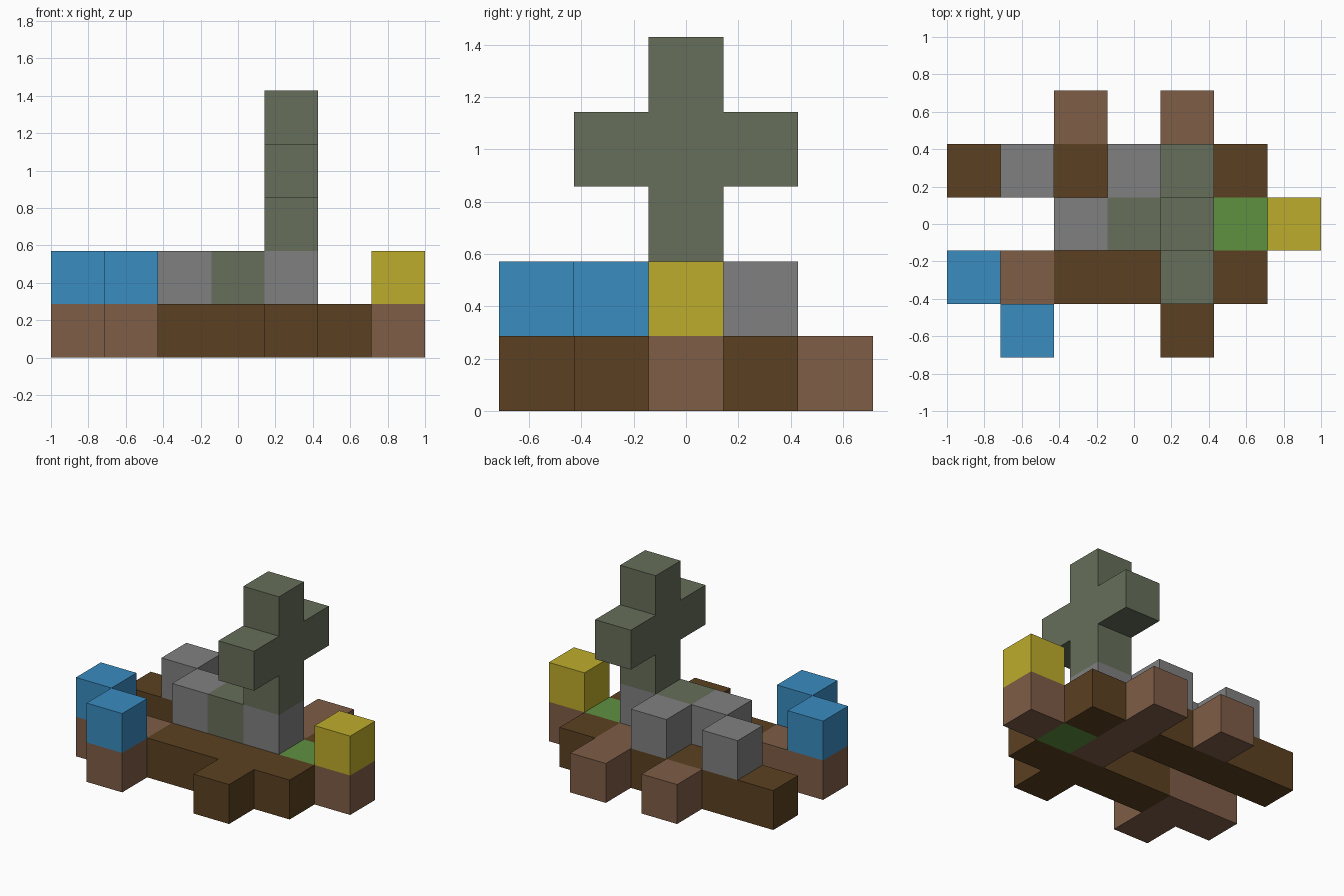
import bpy
import bmesh
from mathutils import Matrix, Vector

if "Cube" in bpy.data.objects:
    bpy.data.objects.remove(bpy.data.objects["Cube"], do_unlink=True)

CELL = 2 / 7  # edge of one block


def linear(c):
    c /= 255
    return c / 12.92 if c <= 0.04045 else ((c + 0.055) / 1.055) ** 2.4


def material(name, rgb):
    colour = [linear(c) for c in rgb] + [1]
    mat = bpy.data.materials.new(name)
    mat.use_nodes = True
    mat.diffuse_color = colour
    node = next(n for n in mat.node_tree.nodes if n.type == "BSDF_PRINCIPLED")
    node.inputs["Base Color"].default_value = colour
    node.inputs["Roughness"].default_value = 0.9
    return mat


dark_wood = material("dark brown", (91, 64, 33))
light_wood = material("light brown", (126, 93, 71))
stone = material("grey", (128, 128, 128))
moss = material("olive green", (102, 110, 90))
grass = material("leaf green", (95, 145, 65))
gold = material("yellow", (190, 172, 44))
water = material("blue", (58, 140, 192))


def blocks(name, mat, cells):
    """Join unit blocks at (column, row, level) into one shell."""
    bm = bmesh.new()
    for x, y, z in cells:
        centre = Vector((x - 3, y - 2, z + 0.5)) * CELL
        bmesh.ops.create_cube(bm, size=CELL, matrix=Matrix.Translation(centre))
    # drop the faces shared by two neighbouring blocks
    seen = {}
    for face in bm.faces:
        key = tuple(round(v, 3) + 0.0 for v in face.calc_center_median())
        seen.setdefault(key, []).append(face)
    inner = [f for pair in seen.values() if len(pair) > 1 for f in pair]
    bmesh.ops.delete(bm, geom=inner, context="FACES")
    bmesh.ops.remove_doubles(bm, verts=bm.verts, dist=0.001)
    mesh = bpy.data.meshes.new(name)
    bm.to_mesh(mesh)
    bm.free()
    mesh.materials.append(mat)
    bpy.context.collection.objects.link(bpy.data.objects.new(name, mesh))


# Base: two long beams, a cross beam and short stubs
blocks("back_beam", dark_wood, [(x, 3, 0) for x in (0, 1, 2, 3, 5)])
blocks("front_beam", dark_wood, [(x, 1, 0) for x in range(2, 6)] + [(4, 0, 0)])
blocks("cross_beam", light_wood, [(4, y, 0) for y in (2, 3, 4)])
blocks("back_stub", light_wood, [(2, 4, 0)])
blocks("corner_base", light_wood, [(0, 1, 0), (1, 1, 0), (1, 0, 0)])
blocks("side_base", light_wood, [(6, 2, 0)])
blocks("grass_patch", grass, [(5, 2, 0)])

# Second level
for i, (x, y) in enumerate([(1, 3), (3, 3), (2, 2), (4, 2)], 1):
    blocks(f"stone_block_{i}", stone, [(x, y, 1)])
blocks("moss_block", moss, [(3, 2, 1)])
blocks("gold_block", gold, [(6, 2, 1)])
blocks("water_block_left", water, [(1, 0, 1)])
blocks("water_block_right", water, [(0, 1, 1)])

# Upright cross
blocks("cross", moss, [(4, 2, z) for z in (2, 3, 4)] + [(4, 1, 3), (4, 3, 3)])
